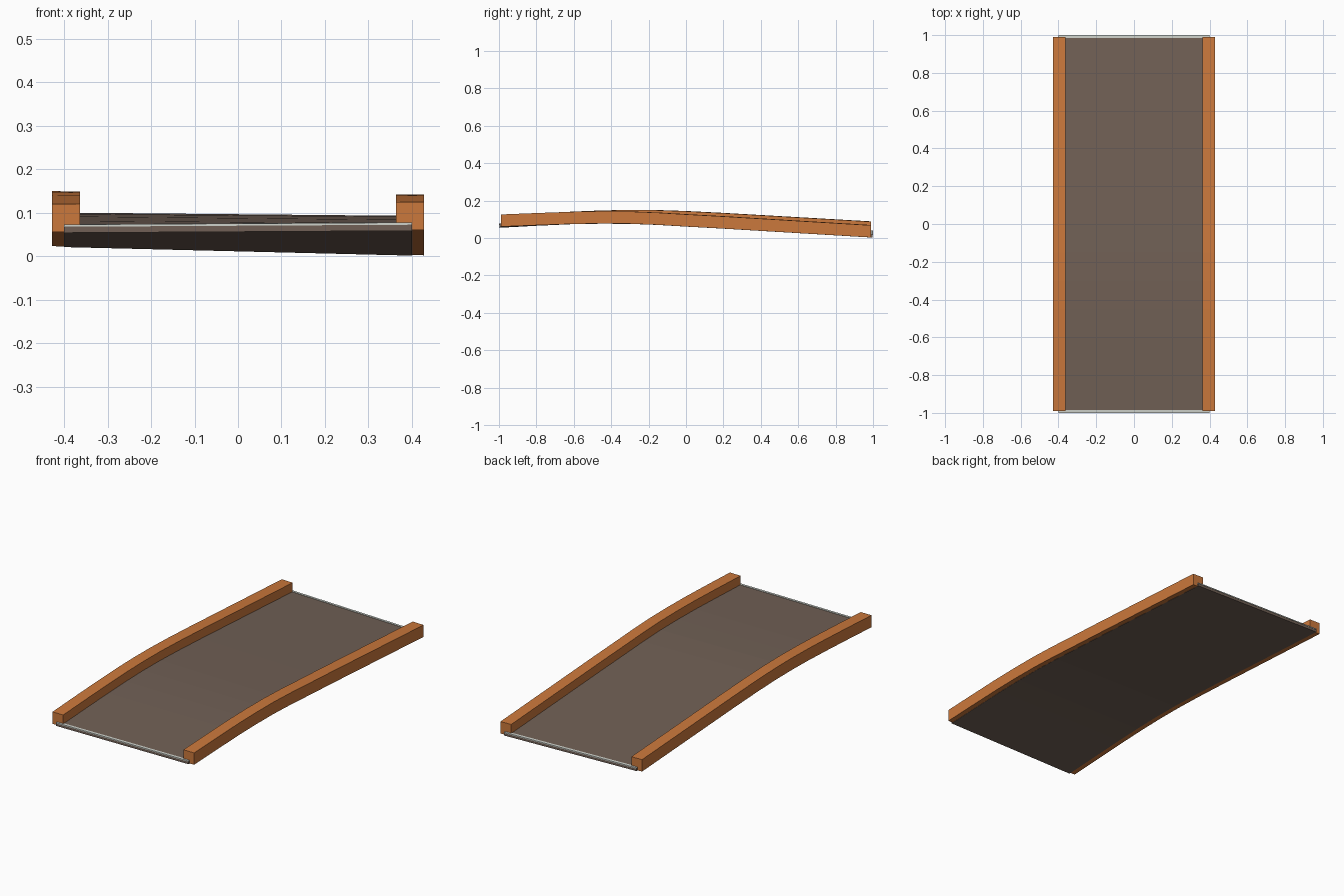
import bpy
import bmesh

if "Cube" in bpy.data.objects:
    bpy.data.objects.remove(bpy.data.objects["Cube"])

HALF_WIDTH = 0.428
RAIL_WIDTH = 0.065
RAIL_HEIGHT = 0.065

# Underside of the ramp along its length: (y, height at -x side, height at +x side)
PATH = [
    (-1.0, 0.055, 0.060),
    (-0.8, 0.066, 0.068),
    (-0.6, 0.076, 0.075),
    (-0.45, 0.082, 0.077),
    (-0.3, 0.085, 0.076),
    (-0.15, 0.084, 0.070),
    (0.0, 0.079, 0.061),
    (0.2, 0.069, 0.050),
    (1.0, 0.023, 0.002),
]


def make_material(name, color):
    mat = bpy.data.materials.new(name)
    mat.use_nodes = True
    mat.diffuse_color = (*color, 1)
    mat.node_tree.nodes["Principled BSDF"].inputs["Base Color"].default_value = (*color, 1)
    return mat


def base_height(x, y):
    """Height of the twisted, arched underside at a point."""
    side = (x / HALF_WIDTH + 1) / 2
    for (y0, a0, b0), (y1, a1, b1) in zip(PATH, PATH[1:]):
        if y <= y1:
            t = (y - y0) / (y1 - y0)
            a, b = a0 + (a1 - a0) * t, b0 + (b1 - b0) * t
            return a + (b - a) * side
    return 0


def sweep(name, mat, x0, x1, y0, y1, low, high):
    """Rectangular bar that follows the arched path from y0 to y1."""
    stations = [y0] + [p[0] for p in PATH if y0 < p[0] < y1] + [y1]
    bm = bmesh.new()
    rings = []
    for y in stations:
        corners = ((x0, low), (x1, low), (x1, high), (x0, high))
        rings.append([bm.verts.new((x, y, base_height(x, y) + h)) for x, h in corners])
    for r, s in zip(rings, rings[1:]):
        for i in range(4):
            j = (i + 1) % 4
            bm.faces.new((r[i], r[j], s[j], s[i]))
    bm.faces.new(rings[0])
    bm.faces.new(rings[-1])
    bmesh.ops.recalc_face_normals(bm, faces=bm.faces)
    mesh = bpy.data.meshes.new(name)
    bm.to_mesh(mesh)
    bm.free()
    mesh.materials.append(mat)
    obj = bpy.data.objects.new(name, mesh)
    bpy.context.collection.objects.link(obj)
    return obj


orange = make_material("orange_rail", (0.60, 0.19, 0.045))
brown = make_material("brown_grey_deck", (0.165, 0.118, 0.092))
pale = make_material("pale_grey_edge", (0.62, 0.65, 0.60))

# Deck slab
sweep("deck", brown, -0.4, 0.4, -0.998, 0.998, -0.001, 0.016)

# Side rails
inner = HALF_WIDTH - RAIL_WIDTH
sweep("right_rail", orange, -HALF_WIDTH, -inner, -0.99, 0.99, 0, RAIL_HEIGHT)
sweep("left_rail", orange, inner, HALF_WIDTH, -0.99, 0.99, 0, RAIL_HEIGHT)

# Pale strips on both deck ends
sweep("front_edge_strip", pale, -0.4, 0.4, -1.0, -0.986, 0.013, 0.018)
sweep("back_edge_strip", pale, -0.4, 0.4, 0.986, 1.0, 0.013, 0.018)
